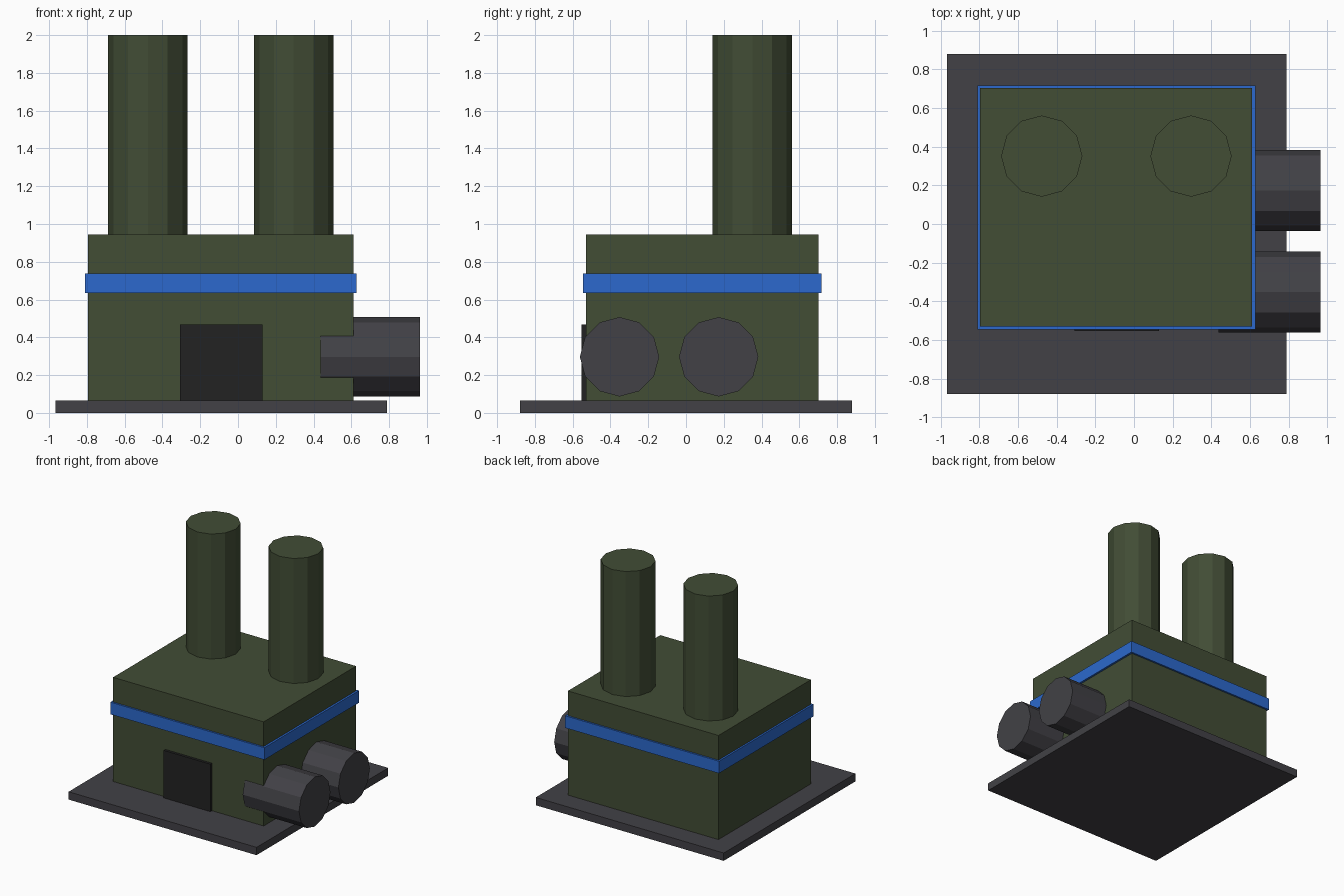
import bpy
from math import pi
from mathutils import Matrix

cube = bpy.data.objects.get("Cube")
if cube:
    bpy.data.objects.remove(cube, do_unlink=True)


def material(name, rgb):
    mat = bpy.data.materials.new(name)
    mat.use_nodes = True
    colour = (*rgb, 1)
    mat.diffuse_color = colour
    mat.node_tree.nodes["Principled BSDF"].inputs["Base Color"].default_value = colour
    return mat


green = material("dark_green", (0.054, 0.074, 0.036))
grey = material("dark_grey", (0.054, 0.053, 0.061))
black = material("door_black", (0.016, 0.016, 0.016))
blue = material("stripe_blue", (0.025, 0.141, 0.61))


def finish(name, mat):
    obj = bpy.context.object
    obj.name = obj.data.name = name
    obj.data.materials.append(mat)
    return obj


def box(name, low, high, mat):
    bpy.ops.mesh.primitive_cube_add(size=1)
    obj = finish(name, mat)
    centre = [(a + b) / 2 for a, b in zip(low, high)]
    size = [b - a for a, b in zip(low, high)]
    obj.data.transform(Matrix.Diagonal((*size, 1)))
    obj.location = centre


def cylinder(name, centre, length, mat, rotation=(0, 0, 0)):
    bpy.ops.mesh.primitive_cylinder_add(vertices=12, radius=0.21, depth=length,
                                        location=centre, rotation=rotation)
    finish(name, mat)


# Ground slab and main building
box("base_slab", (-0.967, -0.878, 0), (0.788, 0.878, 0.066), grey)
box("building", (-0.795, -0.53, 0.066), (0.611, 0.702, 0.945), green)

# Painted band wrapped around the walls
box("blue_band", (-0.81, -0.545, 0.635), (0.628, 0.717, 0.737), blue)

# Front door
box("door", (-0.307, -0.552, 0.066), (0.129, -0.5, 0.467), black)

# Chimneys rising from the roof
for side, x in (("right", -0.477), ("left", 0.295)):
    cylinder(side + "_chimney", (x, 0.351, 1.45), 1.1, green)

# Pipes leaving the left wall
for end, y in (("front", -0.352), ("back", 0.173)):
    cylinder(end + "_pipe", (0.7, y, 0.297), 0.526, grey, (0, pi / 2, 0))
